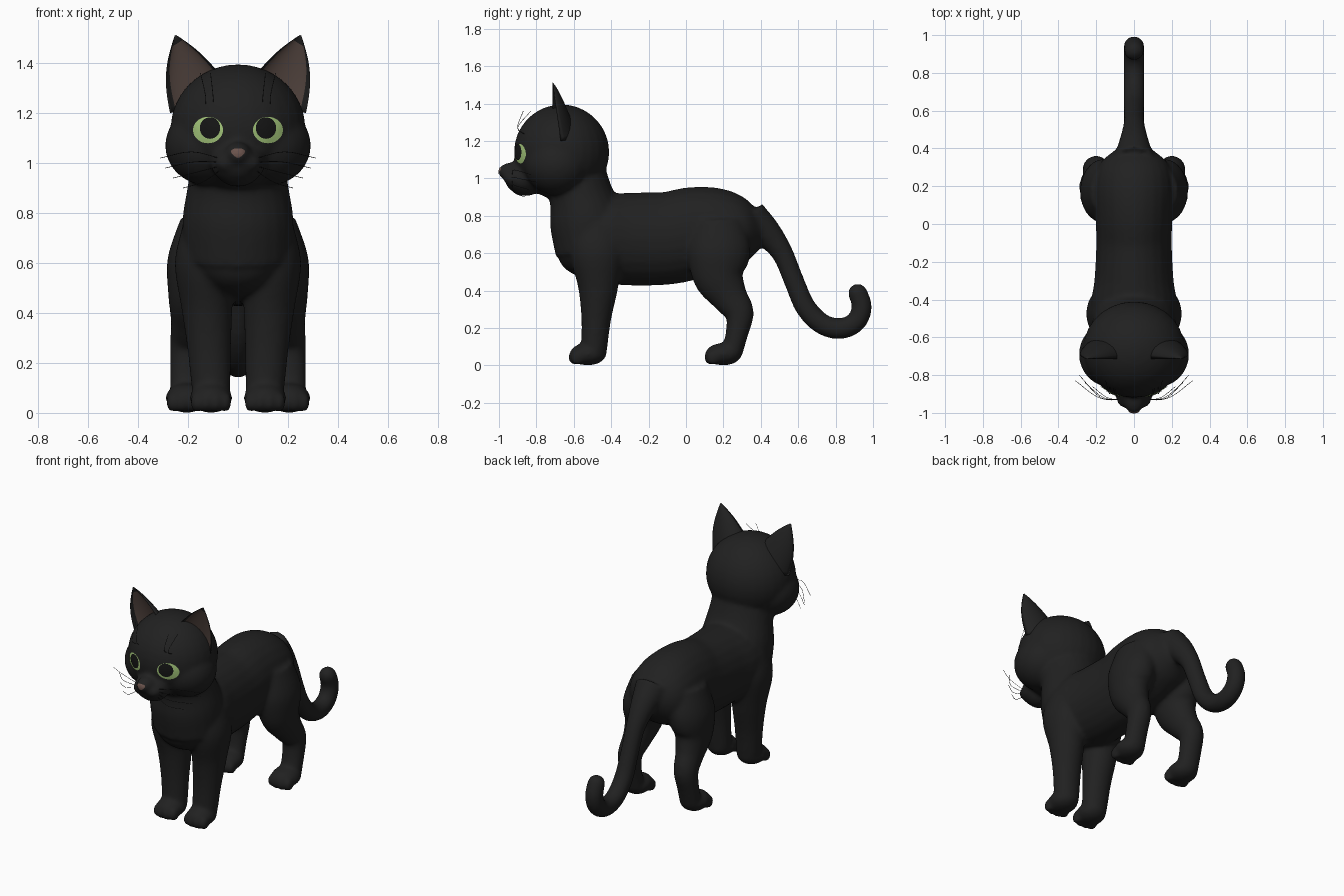
import bpy, bmesh
from math import cos, sin, pi
from mathutils import Vector, Matrix

if "Cube" in bpy.data.objects:
    bpy.data.objects.remove(bpy.data.objects["Cube"])


def material(name, r, g, b):
    m = bpy.data.materials.new(name)
    m.use_nodes = True
    m.diffuse_color = (r, g, b, 1)
    p = next(n for n in m.node_tree.nodes if n.type == 'BSDF_PRINCIPLED')
    p.inputs["Base Color"].default_value = (r, g, b, 1)
    p.inputs["Roughness"].default_value = 0.8
    return m


FUR = material("black fur", 0.015, 0.015, 0.015)
DARK = material("pupil black", 0.008, 0.008, 0.008)
GREEN = material("eye green", 0.38, 0.58, 0.2)
PINK = material("inner ear brown", 0.095, 0.065, 0.055)
NOSE = material("nose brown", 0.15, 0.09, 0.075)


def finish(name, bm, mats):
    me = bpy.data.meshes.new(name)
    bm.to_mesh(me)
    bm.free()
    for m in mats:
        me.materials.append(m)
    ob = bpy.data.objects.new(name, me)
    bpy.context.collection.objects.link(ob)
    me.shade_smooth()
    return ob


def blob(bm, centre, radii):
    """Ellipsoid."""
    mat = Matrix.Translation(centre) @ Matrix.Diagonal((*radii, 1))
    bmesh.ops.create_uvsphere(bm, u_segments=28, v_segments=18, radius=1, matrix=mat)


def spline(pts, steps=5):
    """Smooth interpolation through stations."""
    pts = [Vector(p) for p in pts]
    ext = [2 * pts[0] - pts[1]] + pts + [2 * pts[-1] - pts[-2]]
    out = []
    for a, b, c, d in zip(ext, ext[1:], ext[2:], ext[3:]):
        for i in range(steps):
            t = i / steps
            out.append(0.5 * (2 * b + (c - a) * t + (2 * a - 5 * b + 4 * c - d) * t * t
                              + (3 * b - a - 3 * c + d) * t ** 3))
    return out + [pts[-1]]


def sweep(bm, stations, n=24):
    """Limb through (x, y, z, side radius, depth radius) stations."""
    st = spline(stations)
    rings = []
    for i, s in enumerate(st):
        c = Vector(s[:3])
        t = Vector(st[min(i + 1, len(st) - 1)][:3]) - Vector(st[max(i - 1, 0)][:3])
        up = Vector((0, -t.z, t.y)).normalized()
        rings.append([bm.verts.new(c + Vector((s[3] * cos(2 * pi * k / n), 0, 0))
                                   + up * s[4] * sin(2 * pi * k / n)) for k in range(n)])
    faces = [bm.faces.new(rings[0][::-1]), bm.faces.new(rings[-1])]
    for a, b in zip(rings, rings[1:]):
        for k in range(n):
            j = (k + 1) % n
            faces.append(bm.faces.new((a[k], a[j], b[j], b[k])))
    bmesh.ops.recalc_face_normals(bm, faces=faces)


bm = bmesh.new()
# trunk
sweep(bm, [(0, -.67, .69, .1, .1), (0, -.6, .68, .19, .19), (0, -.45, .68, .23, .235),
           (0, -.3, .675, .21, .248), (0, -.1, .68, .2, .248), (0, .05, .71, .205, .245),
           (0, .2, .72, .21, .225), (0, .32, .72, .18, .17), (0, .4, .72, .09, .09)])
# neck
sweep(bm, [(0, -.62, 1.1, .18, .17), (0, -.565, .92, .2, .17),
           (0, -.53, .78, .222, .2), (0, -.5, .62, .22, .2)])
# tail
tail = [(.34, .78, .11), (.43, .71, .08), (.515, .6, .058), (.578, .45, .054), (.64, .31, .056),
        (.73, .22, .056), (.83, .197, .056), (.91, .235, .055), (.94, .31, .054), (.922, .38, .052)]
sweep(bm, [(0, y, z, r, r) for y, z, r in tail])
blob(bm, (0, .918, .385), (.052, .052, .052))
# head and muzzle
blob(bm, (0, -.665, 1.14), (.27, .255, .255))
blob(bm, (0, -.87, 1.0), (.11, .1, .085))
blob(bm, (0, -.93, 1.035), (.055, .075, .05))
blob(bm, (0, -.86, .965), (.085, .085, .06))

for s in (-1, 1):
    # cheek and whisker pad
    blob(bm, (s * .12, -.69, 1.07), (.172, .175, .16))
    blob(bm, (s * .042, -.925, 1.0), (.05, .05, .04))
    # front leg
    sweep(bm, [(s * .12, -.47, .76, .1, .14), (s * .138, -.475, .6, .115, .145),
               (s * .125, -.47, .42, .102, .108), (s * .115, -.48, .25, .087, .08),
               (s * .108, -.49, .1, .078, .07), (s * .105, -.49, .05, .07, .065)])
    # hind leg
    sweep(bm, [(s * .12, .17, .78, .11, .14), (s * .16, .175, .62, .122, .17),
               (s * .175, .175, .48, .105, .14), (s * .187, .23, .37, .082, .1),
               (s * .2, .285, .28, .072, .078), (s * .205, .272, .17, .068, .06),
               (s * .205, .245, .07, .068, .058)])
    # paws with toes
    for x, y in ((.108, -.525), (.205, .2)):
        blob(bm, (s * x, y, .06), (.085, .098, .06))
        for i in (-1.5, -.5, .5, 1.5):
            blob(bm, (s * x + i * .038, y - .075 + abs(i) * .013, .042), (.026, .036, .04))

body = finish("body", bm, [FUR])

# fuse the parts into one smooth skin
rm = body.modifiers.new("fuse", 'REMESH')
rm.mode = 'VOXEL'
rm.voxel_size = 0.012
rm.use_smooth_shade = True
sm = body.modifiers.new("soften", 'SMOOTH')
sm.factor = 0.5
sm.iterations = 8
deps = bpy.context.evaluated_depsgraph_get()
skin = bpy.data.meshes.new_from_object(body.evaluated_get(deps))
body.modifiers.clear()
body.data = skin
skin.shade_smooth()
bpy.context.view_layer.update()


def surface(x, z, lift):
    """Point just ahead of the face."""
    hit, loc, _, _ = body.ray_cast(Vector((x, -2, z)), Vector((0, 1, 0)))
    return Vector((x, (loc.y if hit else -.8) - lift, z))


def plate(name, x, z, rx, rz, lift, mat, taper=0, n=32, rings=6):
    """Thin oval that follows the face."""
    bm = bmesh.new()
    mid = bm.verts.new(surface(x, z, lift))
    prev = None
    for r in range(1, rings + 1):
        f = r / rings
        ring = []
        for k in range(n):
            a = 2 * pi * k / n
            ring.append(bm.verts.new(surface(
                x + f * rx * cos(a) * (1 + taper * sin(a)), z + f * rz * sin(a), lift)))
        for k in range(n):
            j = (k + 1) % n
            bm.faces.new((prev[k], ring[k], ring[j], prev[j]) if prev else (mid, ring[k], ring[j]))
        prev = ring
    return finish(name, bm, [mat])


def ear(name, s, n=12, rows=14):
    """Crescent-section shell that closes to a point."""
    outer, inner, tip = Vector((.272, -.67, 1.2)), Vector((.07, -.715, 1.35)), Vector((.252, -.715, 1.515))
    back = Vector((-.35, 1, 0)).normalized()
    bm = bmesh.new()
    loops = []
    for i in range(rows + 1):
        t = 0.985 * i / rows
        bulge = sin(pi * t)
        a = outer.lerp(tip, t) + Vector((.026, 0, .0)) * bulge
        b = inner.lerp(tip, t) + Vector((-.004, 0, .012)) * bulge
        depth = .1 * (1 - t) ** .8
        loop = []
        for k in range(2 * n):
            ang = pi * k / n
            d = depth * sin(ang) if k <= n else -.6 * depth * sin(ang)
            p = (a + b) / 2 + (a - b) / 2 * cos(ang) + back * d
            loop.append(bm.verts.new((s * p.x, p.y, p.z)))
        loops.append(loop)
    for i, (lo, hi) in enumerate(zip(loops, loops[1:])):
        for k in range(2 * n):
            j = (k + 1) % (2 * n)
            f = bm.faces.new((lo[k], lo[j], hi[j], hi[k]))
            f.material_index = int(n + 1 < k < 2 * n - 2 and i < rows - 2)
    bm.faces.new(loops[0])
    bm.faces.new(loops[-1])
    bmesh.ops.recalc_face_normals(bm, faces=bm.faces)
    return finish(name, bm, [FUR, PINK])


def hair(name, pts):
    cu = bpy.data.curves.new(name, 'CURVE')
    cu.dimensions = '3D'
    cu.bevel_depth = 0.0013
    cu.bevel_resolution = 0
    sp = cu.splines.new('POLY')
    path = spline(pts, 4)
    sp.points.add(len(path) - 1)
    for q, p in zip(sp.points, path):
        q.co = (*p, 1)
    cu.materials.append(FUR)
    bpy.context.collection.objects.link(bpy.data.objects.new(name, cu))


for side, s in (("left", 1), ("right", -1)):
    ear(side + "_ear", s)
    plate(side + "_eye", s * .12, 1.132, .06, .053, .004, GREEN)
    plate(side + "_pupil", s * .112, 1.14, .041, .043, .008, DARK)
    # whiskers and brow hairs
    for i, (x, y, z) in enumerate(((.31, -.83, 1.02), (.29, -.8, .98), (.26, -.84, .94), (.22, -.86, .9))):
        hair(f"{side}_whisker_{i + 1}", [(s * .06, -.93, 1.015 - .012 * i),
                                         (s * (x + .06) / 2, -.92, z + .025), (s * x, y, z)])
    for i in range(2):
        hair(f"{side}_brow_hair_{i + 1}", [(s * (.1 + .03 * i), -.85, 1.23), (s * (.1 + .03 * i), -.9, 1.27),
                                           (s * (.11 + .04 * i), -.87 + .04 * i, 1.36)])

plate("nose", 0, 1.04, .026, .019, .003, NOSE, taper=.45)
